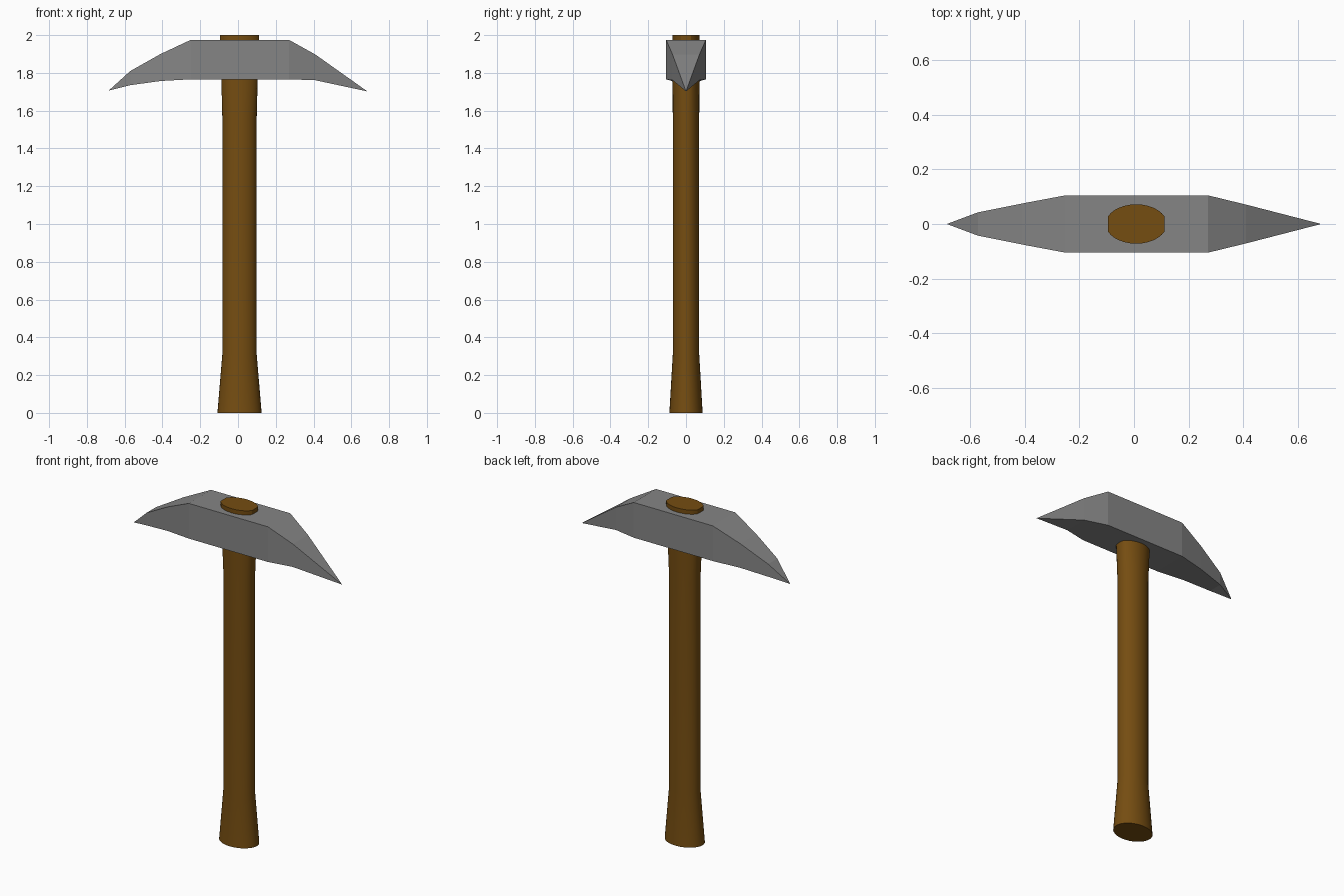
import bpy, bmesh, math

if "Cube" in bpy.data.objects:
    bpy.data.objects.remove(bpy.data.objects["Cube"])


def loft(name, rings, color):
    """Skin a list of vertex rings; a one-point ring makes a pointed end."""
    bm = bmesh.new()
    loops = [[bm.verts.new(p) for p in ring] for ring in rings]
    for a, b in zip(loops, loops[1:]):
        n = max(len(a), len(b))
        for i in range(n):
            j = (i + 1) % n
            if len(a) == 1:
                bm.faces.new((a[0], b[j], b[i]))
            elif len(b) == 1:
                bm.faces.new((a[i], a[j], b[0]))
            else:
                bm.faces.new((a[i], a[j], b[j], b[i]))
    for end in (loops[0], loops[-1]):
        if len(end) > 2:
            bm.faces.new(end)
    bmesh.ops.recalc_face_normals(bm, faces=bm.faces)
    mesh = bpy.data.meshes.new(name)
    bm.to_mesh(mesh)
    bm.free()
    obj = bpy.data.objects.new(name, mesh)
    bpy.context.collection.objects.link(obj)
    mat = bpy.data.materials.new(name + "_material")
    mat.diffuse_color = color
    mat.use_nodes = True
    mat.node_tree.nodes["Principled BSDF"].inputs["Base Color"].default_value = mat.diffuse_color
    mesh.materials.append(mat)
    return obj


def oval(z, rx, ry, limit=1.0, sides=32):
    """Oval ring around the handle axis, ends flattened beyond limit."""
    pts = []
    for i in range(sides):
        t = math.tau * i / sides
        x = max(-limit, min(limit, rx * math.cos(t)))
        pts.append((0.008 + x, ry * math.sin(t), z))
    return pts


def box_section(x, half, low, high):
    return [(x, -half, low), (x, half, low), (x, half, high), (x, -half, high)]


# Wooden handle: flared grip, straight shaft, slightly wider flattened eye end
handle = loft("handle", [
    oval(0, 0.117, 0.088),
    oval(0.31, 0.091, 0.070),
    oval(1.56, 0.091, 0.070),
    oval(1.76, 0.101, 0.071, 0.096),
    oval(2.0, 0.112, 0.072, 0.104),
], (0.178, 0.074, 0.0056, 1))
bpy.context.view_layer.objects.active = handle
handle.select_set(True)
bpy.ops.object.shade_smooth_by_angle(angle=math.radians(30))

# Faceted steel pick head, drooping to a point on each side
loft("pick_head", [
    [(-0.685, 0, 1.706)],
    box_section(-0.57, 0.043, 1.735, 1.81),
    box_section(-0.41, 0.075, 1.757, 1.90),
    box_section(-0.25, 0.105, 1.766, 1.975),
    box_section(0.27, 0.105, 1.766, 1.975),
    box_section(0.41, 0.071, 1.761, 1.897),
    [(0.685, 0, 1.702)],
], (0.235, 0.235, 0.235, 1))
